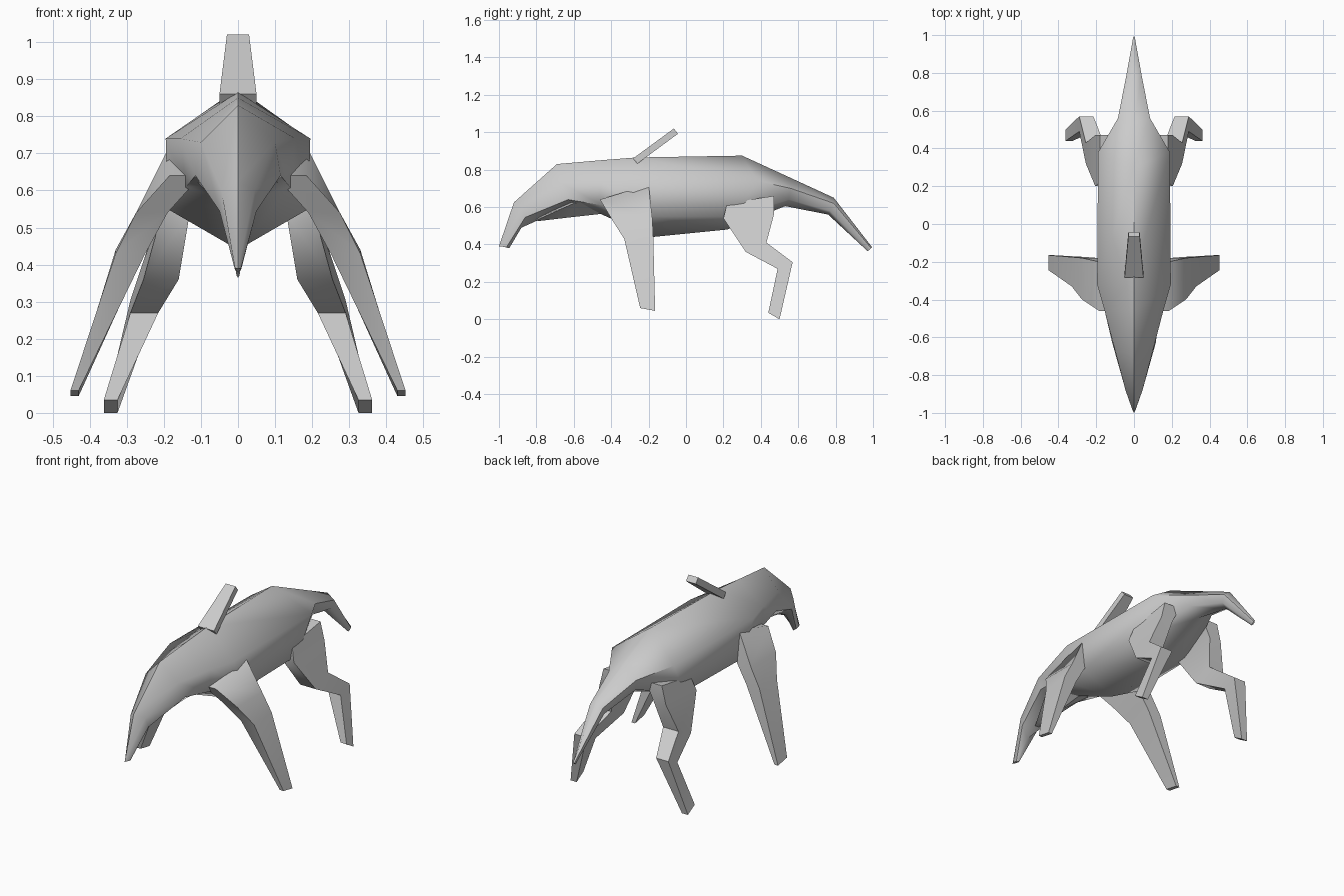
import bpy, bmesh, math

cube = bpy.data.objects.get("Cube")
if cube:
    bpy.data.objects.remove(cube, do_unlink=True)

hide = bpy.data.materials.new("hide_grey")
hide.use_nodes = True
hide.diffuse_color = (0.6, 0.6, 0.6, 1)
hide.node_tree.nodes["Principled BSDF"].inputs["Base Color"].default_value = hide.diffuse_color


def loft(name, rings, mirror=False, angle=62):
    """Skin equal-length rings of points, cap both ends."""
    bm = bmesh.new()
    rows = [[bm.verts.new(p) for p in ring] for ring in rings]
    n = len(rows[0])
    for a, b in zip(rows, rows[1:]):
        for i in range(n):
            j = (i + 1) % n
            bm.faces.new((a[i], a[j], b[j], b[i]))
    bm.faces.new(rows[0])
    bm.faces.new(rows[-1])
    bmesh.ops.recalc_face_normals(bm, faces=bm.faces)
    mesh = bpy.data.meshes.new(name)
    bm.to_mesh(mesh)
    bm.free()
    mesh.materials.append(hide)
    obj = bpy.data.objects.new(name, mesh)
    bpy.context.collection.objects.link(obj)
    if mirror:
        obj.modifiers.new("Mirror", 'MIRROR')
    bpy.ops.object.select_all(action='DESELECT')
    obj.select_set(True)
    bpy.context.view_layer.objects.active = obj
    bpy.ops.object.shade_smooth_by_angle(angle=math.radians(angle))
    return obj


def body_ring(top, upper, lower, bottom):
    """Six-sided section: ridge and keel are (y, z), flanks are (x, y, z)."""
    ux, uy, uz = upper
    lx, ly, lz = lower
    return [(0, *top), upper, lower, (0, *bottom), (-lx, ly, lz), (-ux, uy, uz)]


def limb_ring(front, back, inner, outer):
    """Four-sided section: front and back are (y, z), inner and outer are x."""
    return [(inner, *front), (outer, *front), (outer, *back), (inner, *back)]


# Snout, trunk and tail in one skin
loft("body", [
    body_ring((-1.0, .39), (.008, -.985, .39), (.008, -.96, .385), (-.945, .38)),
    body_ring((-.92, .625), (.045, -.88, .60), (.05, -.86, .545), (-.88, .49)),
    body_ring((-.69, .83), (.10, -.67, .73), (.115, -.63, .64), (-.60, .615)),
    body_ring((-.46, .85), (.155, -.46, .74), (.14, -.45, .61), (-.46, .565)),
    body_ring((-.27, .865), (.195, -.32, .74), (.19, -.2, .55), (-.18, .44)),
    body_ring((.30, .875), (.19, .38, .74), (.18, .27, .55), (.22, .48)),
    body_ring((.54, .765), (.085, .56, .70), (.075, .55, .64), (.53, .605)),
    body_ring((.79, .65), (.04, .79, .62), (.035, .77, .58), (.76, .56)),
    body_ring((.995, .385), (.004, .99, .38), (.004, .98, .37), (.97, .365)),
])

# Pointed lower jaw under the snout
loft("lower_jaw", [
    [(0, -.81, .535), (.012, -.80, .53), (0, -.79, .525), (-.012, -.80, .53)],
    [(0, -.60, .64), (.10, -.60, .62), (0, -.62, .545), (-.10, -.60, .62)],
    [(0, -.42, .70), (.13, -.42, .63), (0, -.44, .565), (-.13, -.42, .63)],
])

# Splayed front legs
loft("front_legs", [
    limb_ring((-.46, .64), (-.2, .72), .10, .185),
    limb_ring((-.40, .54), (-.18, .54), .19, .275),
    limb_ring((-.33, .43), (-.175, .44), .25, .33),
    limb_ring((-.245, .06), (-.165, .045), .43, .452),
], mirror=True)

# Hind legs with thigh, knee, hock and foot
loft("hind_legs", [
    limb_ring((.22, .62), (.47, .66), .08, .18),
    limb_ring((.20, .54), (.47, .56), .13, .205),
    limb_ring((.32, .36), (.43, .41), .16, .255),
    limb_ring((.49, .27), (.57, .305), .215, .29),
    limb_ring((.44, .035), (.50, 0), .325, .362),
], mirror=True)

# Slanted tapering plate on the back
loft("back_plate", [
    [(-.05, -.283, .86), (.05, -.283, .86), (.05, -.26, .832), (-.05, -.26, .832)],
    [(-.03, -.065, 1.02), (.03, -.065, 1.02), (.03, -.043, .992), (-.03, -.043, .992)],
], angle=30)
